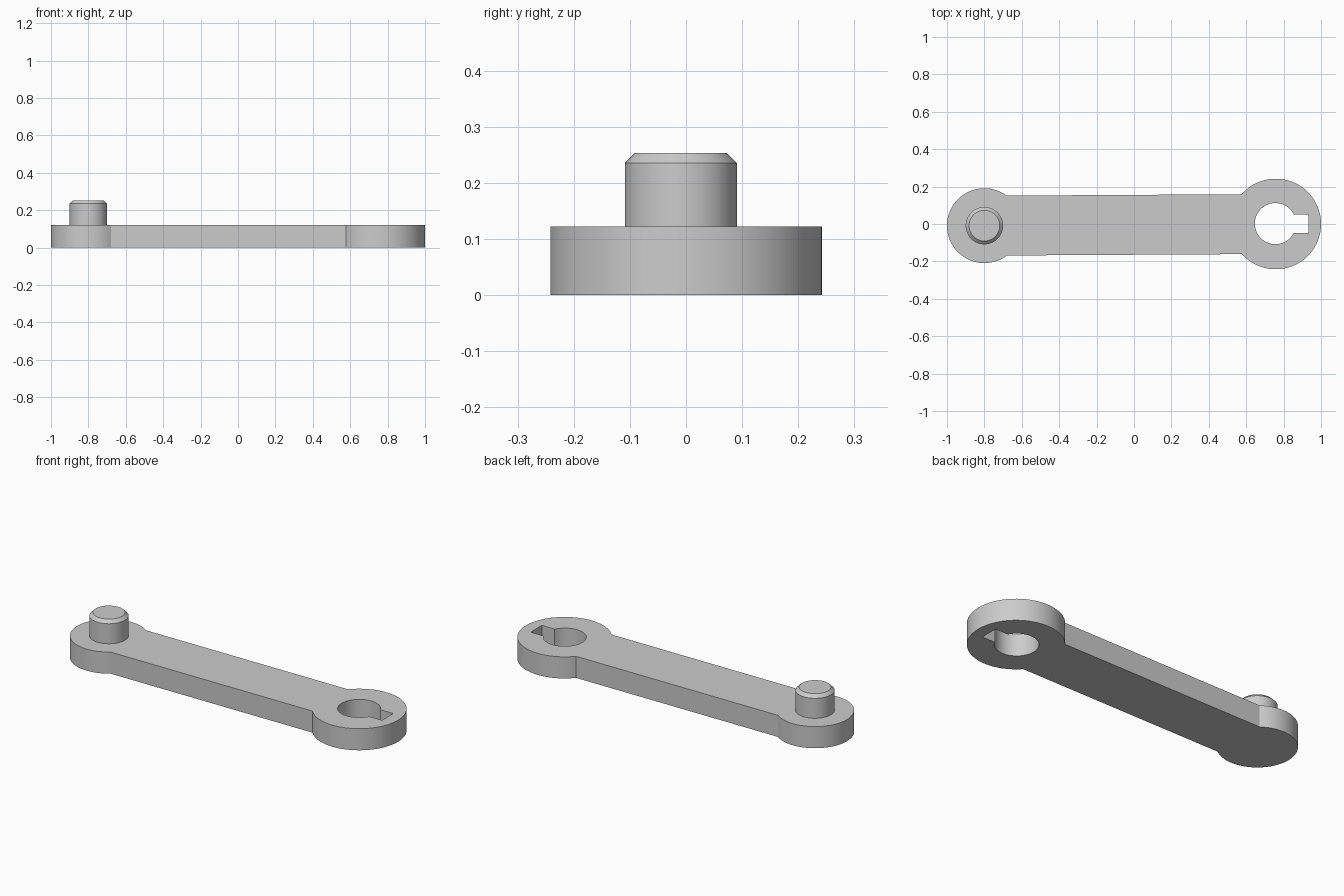
import bpy, bmesh, math
from mathutils import Vector

if "Cube" in bpy.data.objects:
    bpy.data.objects.remove(bpy.data.objects["Cube"])

THICK = 0.122
BIG, BIG_R = Vector((0.758, 0.0)), 0.242        # keyed end
SMALL, SMALL_R = Vector((-0.80, -0.009)), 0.20  # pin end
HOLE_R, KEY_HALF, KEY_END = 0.11, 0.05, 0.178
HALF_W = 0.16
TILT = math.atan2(BIG.y - SMALL.y, BIG.x - SMALL.x)

grey = bpy.data.materials.new("grey")
grey.diffuse_color = (0.6, 0.6, 0.6, 1)
grey.use_nodes = True
grey.node_tree.nodes["Principled BSDF"].inputs["Base Color"].default_value = grey.diffuse_color


def arc(center, r, a0, a1, n):
    return [center + Vector((math.cos(a), math.sin(a))) * r
            for a in (a0 + (a1 - a0) * i / n for i in range(n + 1))]


def finish(bm, name):
    bmesh.ops.recalc_face_normals(bm, faces=bm.faces)
    me = bpy.data.meshes.new(name)
    bm.to_mesh(me)
    bm.free()
    me.materials.append(grey)
    ob = bpy.data.objects.new(name, me)
    bpy.context.collection.objects.link(ob)
    bpy.ops.object.select_all(action='DESELECT')
    ob.select_set(True)
    bpy.context.view_layer.objects.active = ob
    bpy.ops.object.shade_smooth_by_angle(angle=math.radians(30))
    return ob


# Arm outline: two round ends joined by a straight bar
b = math.asin(HALF_W / BIG_R)
s = math.asin(HALF_W / SMALL_R)
outline = arc(BIG, BIG_R, TILT - math.pi + b, TILT + math.pi - b, 72)
outline += arc(SMALL, SMALL_R, TILT + s, TILT + 2 * math.pi - s, 64)

# Round hole with a square keyway
k = math.asin(KEY_HALF / HOLE_R)
hole_center = BIG + Vector((-0.002, 0.002))
hole = arc(hole_center, HOLE_R, k, 2 * math.pi - k, 56)
hole += [hole_center + Vector((KEY_END, y)) for y in (-KEY_HALF, KEY_HALF)]

bm = bmesh.new()
edges = []
for loop in (outline, hole):
    vs = [bm.verts.new((p.x, p.y, 0)) for p in loop]
    edges += [bm.edges.new((vs[i - 1], vs[i])) for i in range(len(vs))]
bmesh.ops.triangle_fill(bm, edges=edges, use_beauty=True, normal=(0, 0, 1))
ext = bmesh.ops.extrude_face_region(bm, geom=bm.faces[:], use_keep_orig=True)
bmesh.ops.translate(bm, vec=(0, 0, THICK),
                    verts=[g for g in ext["geom"] if isinstance(g, bmesh.types.BMVert)])
finish(bm, "crank_arm")

# Pin with a chamfered top
bm = bmesh.new()
rings = []
for r, z in ((0.10, THICK - 0.01), (0.10, 0.235), (0.082, 0.253)):
    rings.append([bm.verts.new((p.x, p.y, z))
                  for p in arc(SMALL, r, 0, 2 * math.pi, 64)[:-1]])
for lo, hi in zip(rings, rings[1:]):
    for i in range(64):
        bm.faces.new((lo[i - 1], lo[i], hi[i], hi[i - 1]))
bm.faces.new(rings[-1])
bm.faces.new(rings[0][::-1])
finish(bm, "crank_pin")
